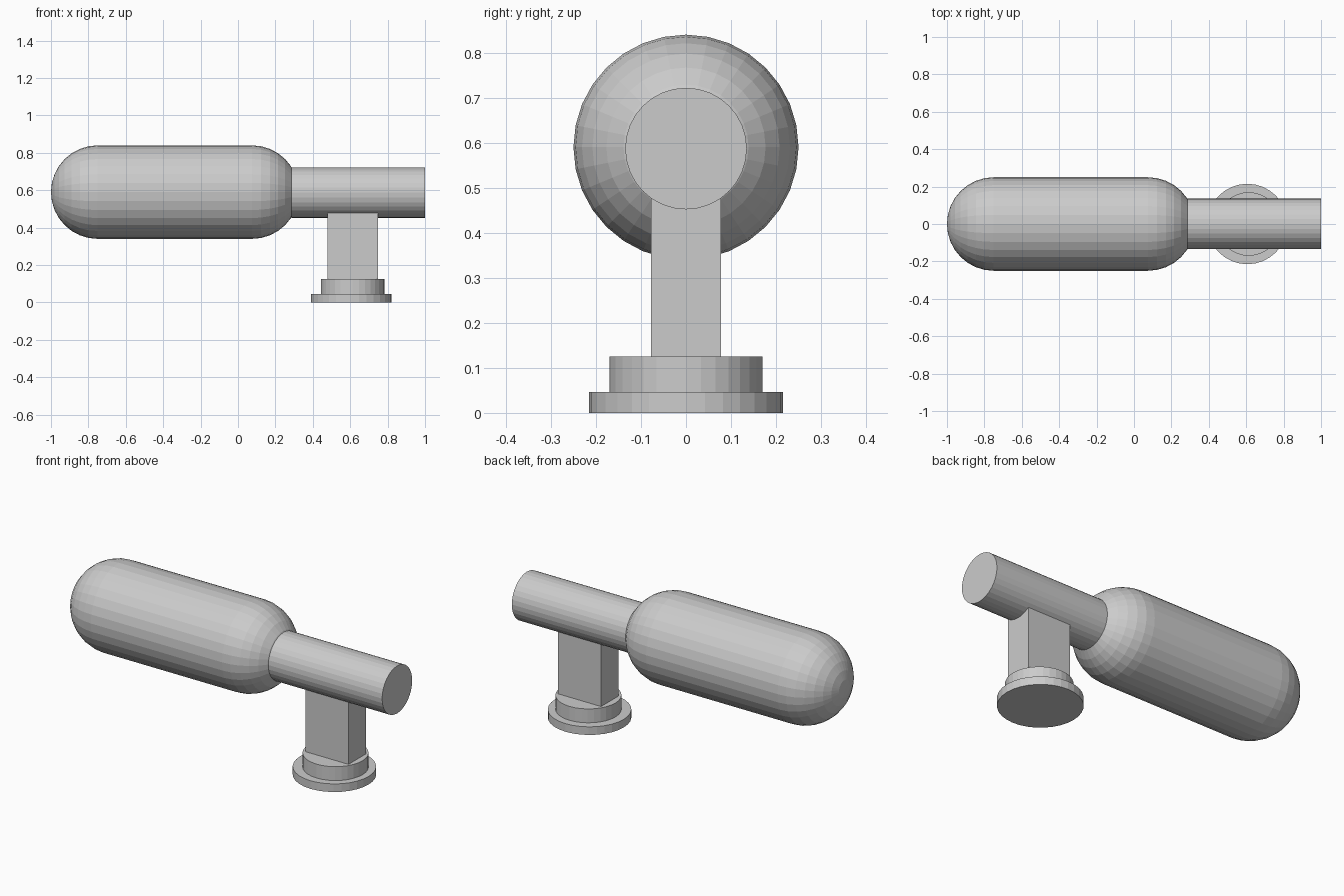
import bpy, bmesh, math

if "Cube" in bpy.data.objects:
    bpy.data.objects.remove(bpy.data.objects["Cube"])

AXIS_Z = 0.589


def finish(name, bm):
    bmesh.ops.recalc_face_normals(bm, faces=bm.faces)
    mesh = bpy.data.meshes.new(name)
    bm.to_mesh(mesh)
    bm.free()
    obj = bpy.data.objects.new(name, mesh)
    bpy.context.collection.objects.link(obj)
    return obj


def lathe(name, profile, sides=32):
    """Spin (radius, height) points around local z."""
    bm = bmesh.new()
    verts = [bm.verts.new((r, 0, h)) for r, h in profile]
    edges = [bm.edges.new(pair) for pair in zip(verts, verts[1:])]
    bmesh.ops.spin(bm, geom=verts + edges, cent=(0, 0, 0), axis=(0, 0, 1),
                   angle=math.tau, steps=sides)
    bmesh.ops.remove_doubles(bm, verts=bm.verts, dist=1e-5)
    # Close flat ends that do not reach the axis
    open_edges = [e for e in bm.edges if e.is_boundary]
    if open_edges:
        bmesh.ops.holes_fill(bm, edges=open_edges, sides=0)
    return finish(name, bm)


# Capsule body with two domed ends
R, left, right, steps = 0.25, -0.75, 0.075, 8
arc = [i * math.pi / 2 / steps for i in range(steps + 1)]
profile = [(R * math.sin(a), left - R * math.cos(a)) for a in arc]
profile += [(R * math.cos(a), right + R * math.sin(a)) for a in arc]
body = lathe("capsule_body", profile)
body.location.z = AXIS_Z + 0.001
body.rotation_euler.y = math.pi / 2

# Horizontal neck tube
neck = lathe("neck", [(0.135, 0.285), (0.135, 1.0)])
neck.location.z = AXIS_Z - 0.002
neck.rotation_euler.y = math.pi / 2

# Rectangular post, running up into the neck
bm = bmesh.new()
bmesh.ops.create_cube(bm, size=1)
bmesh.ops.scale(bm, vec=(0.27, 0.156, 0.38), verts=bm.verts)
post = finish("post", bm)
post.location = (0.614, 0, 0.305)

# Stepped round foot
for name, radius, z0, z1, x in (("foot_lower", 0.215, 0, 0.046, 0.606),
                                ("foot_upper", 0.17, 0.046, 0.125, 0.613)):
    foot = lathe(name, [(radius, z0), (radius, z1)])
    foot.location.x = x
